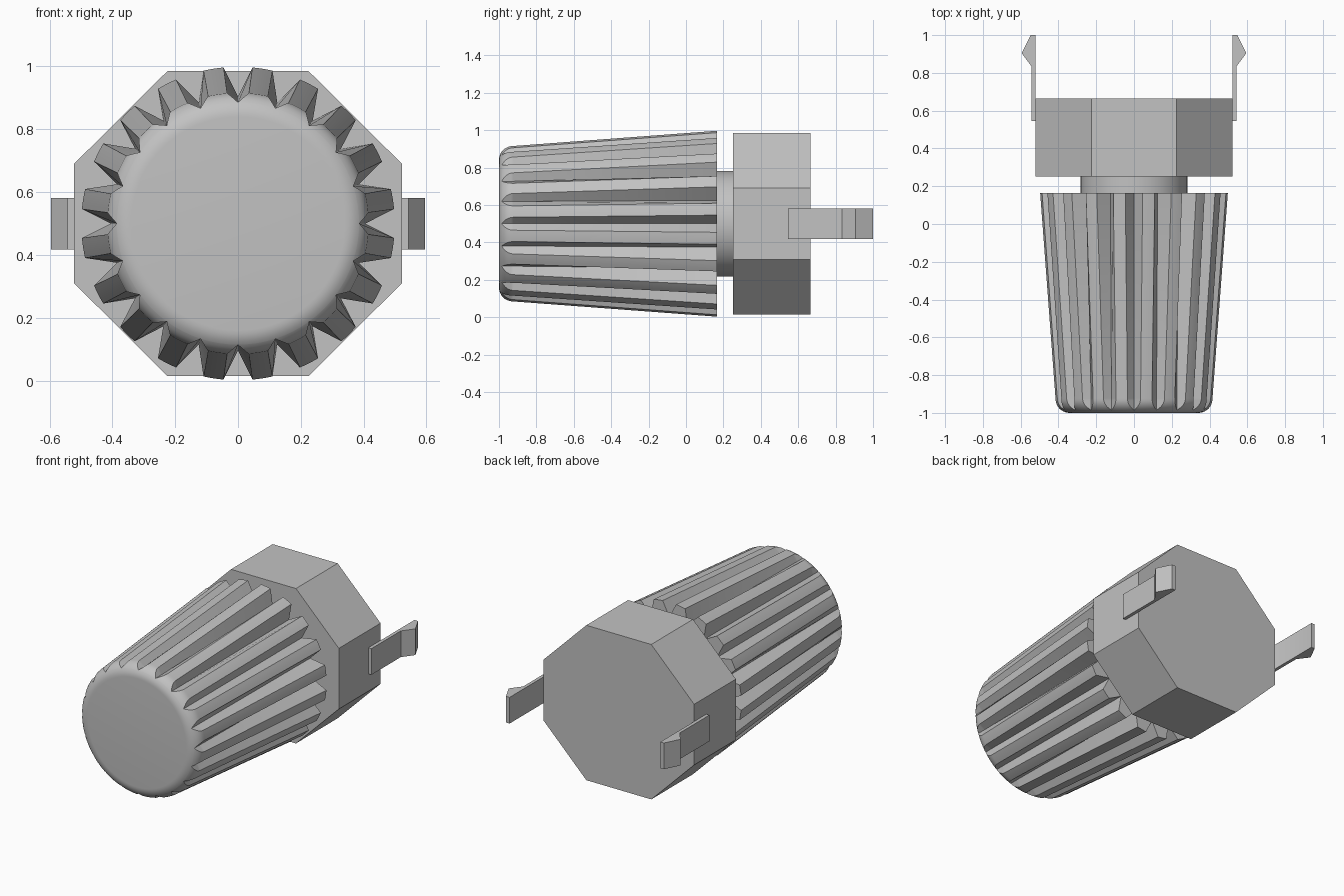
import bpy, bmesh, math

cube = bpy.data.objects.get("Cube")
if cube:
    bpy.data.objects.remove(cube, do_unlink=True)

AXIS_Z = 0.5
TEETH = 20
PITCH = 2 * math.pi / TEETH
TOP_STEPS = 4

grey = bpy.data.materials.new("plain grey")
grey.use_nodes = True
COLOUR = (0.54, 0.54, 0.54, 1)
grey.diffuse_color = COLOUR
grey.node_tree.nodes["Principled BSDF"].inputs["Base Color"].default_value = COLOUR


def finish(name, bm):
    """Turn a bmesh into a shaded, coloured object."""
    bmesh.ops.remove_doubles(bm, verts=bm.verts, dist=1e-5)
    bmesh.ops.recalc_face_normals(bm, faces=bm.faces)
    mesh = bpy.data.meshes.new(name)
    bm.to_mesh(mesh)
    bm.free()
    mesh.materials.append(grey)
    obj = bpy.data.objects.new(name, mesh)
    bpy.context.collection.objects.link(obj)
    bpy.ops.object.select_all(action="DESELECT")
    obj.select_set(True)
    bpy.context.view_layer.objects.active = obj
    bpy.ops.object.shade_smooth_by_angle(angle=math.radians(30))
    return obj


def loft(name, rings):
    """Skin closed rings of equal length and cap both ends."""
    bm = bmesh.new()
    loops = [[bm.verts.new(p) for p in ring] for ring in rings]
    n = len(loops[0])
    for a, b in zip(loops, loops[1:]):
        for i in range(n):
            j = (i + 1) % n
            bm.faces.new((a[i], a[j], b[j], b[i]))
    bm.faces.new(loops[0])
    bm.faces.new(loops[-1])
    return finish(name, bm)


def fluted_ring(y, radius, groove_radius, half_width):
    """Circle with a V groove between neighbouring teeth."""
    ring = []
    bottom = min(radius, groove_radius)
    half = math.asin(half_width / radius)
    for t in range(TEETH):
        start = t * PITCH
        points = [(start, bottom)]
        for k in range(TOP_STEPS + 1):
            points.append((start + half + (PITCH - 2 * half) * k / TOP_STEPS, radius))
        ring += [(r * math.sin(a), y, AXIS_Z + r * math.cos(a)) for a, r in points]
    return ring


# Fluted knob: rounded front rim, then a straight taper to the back
FILLET, FLAT, GROOVE = 0.077, 0.34, 0.386
angles = [math.pi / 2 * k / 10 for k in range(11)]
angles.append(math.asin((GROOVE - FLAT) / FILLET))   # where the grooves run out
rings = []
for a in sorted(angles):
    r = FLAT + FILLET * math.sin(a)
    y = -1 + FILLET * (1 - math.cos(a))
    rings.append(fluted_ring(y, r, GROOVE, max(0, r - GROOVE) * 1.12))
rings.append(fluted_ring(0.165, 0.499, 0.405, 0.046))
loft("fluted_knob", rings)

# Round neck between knob and body
loft("neck", [[(0.282 * math.cos(2 * math.pi * i / 64), y,
                AXIS_Z + 0.282 * math.sin(2 * math.pi * i / 64)) for i in range(64)]
              for y in (0.16, 0.26)])

# Eight-sided body
corner = [(0.225, 0.485), (0.522, 0.19)]
outline = (corner + [(x, -z) for x, z in reversed(corner)]
           + [(-x, -z) for x, z in corner] + [(-x, z) for x, z in reversed(corner)])
loft("octagonal_body", [[(x, y, AXIS_Z + z) for x, z in outline] for y in (0.252, 0.665)])

# Snap clips with barbed ends, one on each side
clip = [(0.518, 0.545), (0.543, 0.545), (0.543, 0.835),
        (0.595, 0.905), (0.547, 1.0), (0.522, 1.0), (0.522, 0.67), (0.518, 0.66)]
for name, side in (("left_clip", 1), ("right_clip", -1)):
    loft(name, [[(side * x, y, z) for x, y in clip] for z in (0.418, 0.582)])
